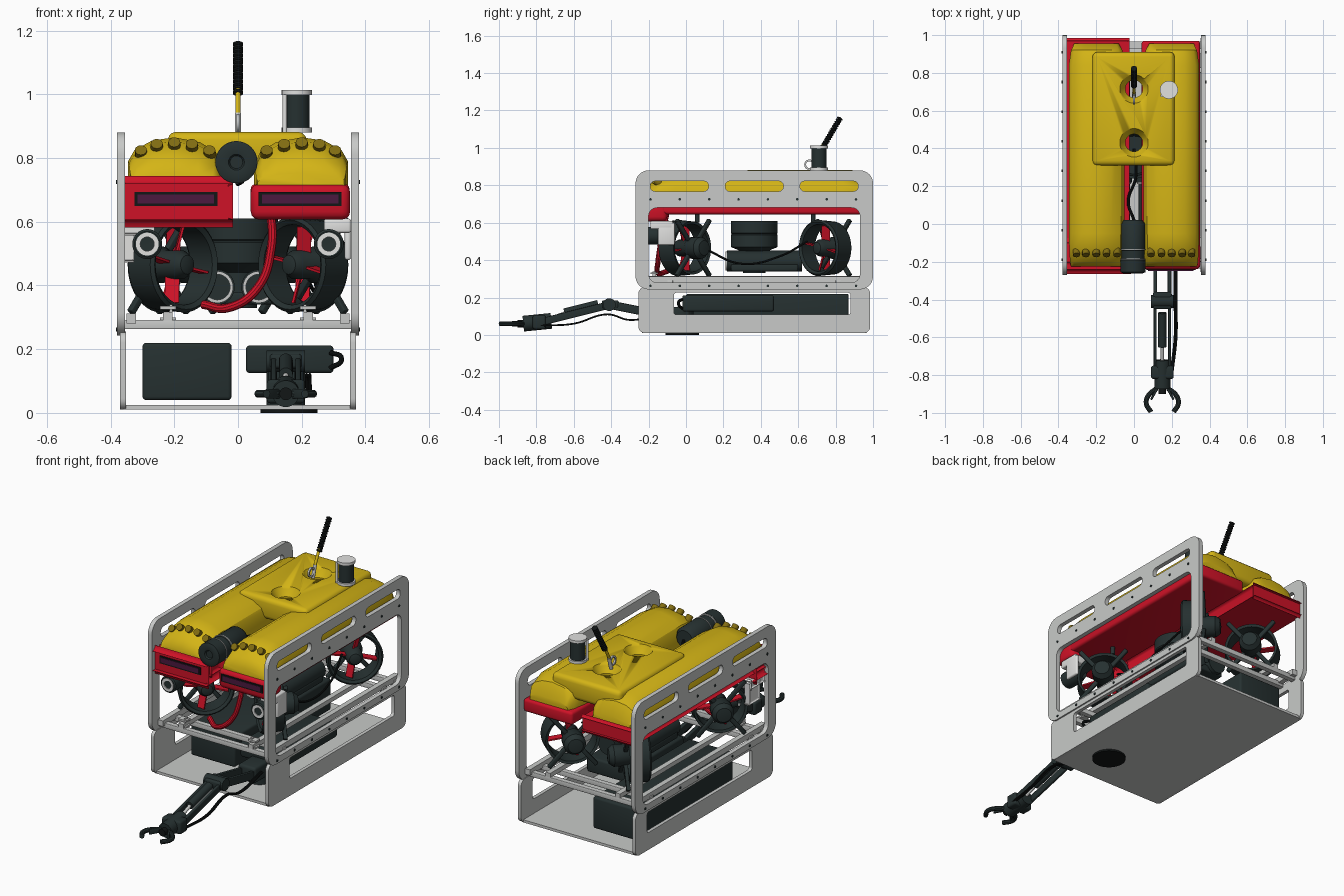
import bpy, bmesh, math
from mathutils import Vector, Matrix

cube = bpy.data.objects.get("Cube")
if cube:
    bpy.data.objects.remove(cube)


def material(name, *rgb):
    m = bpy.data.materials.new(name)
    m.use_nodes = True
    m.diffuse_color = (*rgb, 1)
    m.node_tree.nodes["Principled BSDF"].inputs["Base Color"].default_value = (*rgb, 1)
    return m


YELLOW = material("float yellow", .66, .46, .008)
OLIVE = material("recess olive", .22, .15, .006)
RED = material("tray red", .62, .006, .02)
GREY = material("frame grey", .58, .59, .58)
WHITE = material("pale fitting", .75, .75, .74)
DARK = material("dark housing", .019, .03, .03)
BLACK = material("black rubber", .006, .008, .008)
PLUM = material("plum lamp", .07, .01, .05)


def add(name, bm, mat, matrix=None):
    bmesh.ops.remove_doubles(bm, verts=bm.verts, dist=1e-5)
    if matrix:
        bm.transform(matrix)
    bmesh.ops.recalc_face_normals(bm, faces=bm.faces)
    me = bpy.data.meshes.new(name)
    bm.to_mesh(me)
    bm.free()
    return place(name, me, mat)


def place(name, me, mat):
    me.materials.clear()
    me.materials.append(mat)
    me.polygons.foreach_set("use_smooth", [True] * len(me.polygons))
    me.set_sharp_from_angle(angle=math.radians(35))
    ob = bpy.data.objects.new(name, me)
    bpy.context.collection.objects.link(ob)
    return ob


def box(name, lo, hi, mat, bevel=0, matrix=None):
    bm = bmesh.new()
    bmesh.ops.create_cube(bm, size=1)
    lo, hi = Vector(lo), Vector(hi)
    bm.transform(Matrix.Translation((lo + hi) / 2) @ Matrix.Diagonal((*(hi - lo), 1)))
    if bevel:
        bmesh.ops.bevel(bm, geom=bm.edges[:], offset=bevel, segments=3, profile=.5, affect='EDGES')
    return add(name, bm, mat, matrix)


def beam(name, a, b, w, h, mat, bevel=.004):
    a, b = Vector(a), Vector(b)
    m = Matrix.Translation(a) @ (b - a).to_track_quat('Y', 'Z').to_matrix().to_4x4()
    return box(name, (-w / 2, 0, -h / 2), (w / 2, (b - a).length, h / 2), mat, bevel, m)


def lathe(name, profile, origin, axis, mat, closed=False, n=32):
    """Spin (radius, height) points about an axis."""
    bm = bmesh.new()
    rings = [[bm.verts.new((r * math.cos(i * math.tau / n), r * math.sin(i * math.tau / n), h))
              for i in range(n)] for r, h in profile]
    pairs = list(zip(rings, rings[1:])) + ([(rings[-1], rings[0])] if closed else [])
    for p, q in pairs:
        for i in range(n):
            j = (i + 1) % n
            bm.faces.new((p[i], p[j], q[j], q[i]))
    m = Matrix.Translation(origin) @ Vector(axis).to_track_quat('Z', 'Y').to_matrix().to_4x4()
    return add(name, bm, mat, m)


def rod(name, a, b, r, mat, n=24):
    d = Vector(b) - Vector(a)
    return lathe(name, [(0, 0), (r, 0), (r, d.length), (0, d.length)], a, d, mat, n=n)


def from_curve(name, cu, mat, matrix=None):
    ob = bpy.data.objects.new(name, cu)
    bpy.context.collection.objects.link(ob)
    dg = bpy.context.evaluated_depsgraph_get()
    me = bpy.data.meshes.new_from_object(ob.evaluated_get(dg))
    bpy.data.objects.remove(ob)
    if matrix:
        me.transform(matrix)
    return place(name, me, mat)


def tube(name, pts, r, mat):
    cu = bpy.data.curves.new(name, 'CURVE')
    cu.dimensions, cu.bevel_depth, cu.bevel_resolution = '3D', r, 3
    cu.resolution_u, cu.use_fill_caps = 8, True
    sp = cu.splines.new('BEZIER')
    sp.bezier_points.add(len(pts) - 1)
    for bp, p in zip(sp.bezier_points, pts):
        bp.co = p
        bp.handle_left_type = bp.handle_right_type = 'AUTO'
    return from_curve(name, cu, mat)


def plate(name, x, thick, rects, mat):
    """Side plate: first rounded rectangle is the outline, the rest are openings."""
    cu = bpy.data.curves.new(name, 'CURVE')
    cu.dimensions, cu.fill_mode, cu.extrude = '2D', 'BOTH', thick / 2
    for y0, y1, z0, z1, r in rects:
        corners = ((y1 - r, z1 - r), (y0 + r, z1 - r), (y0 + r, z0 + r), (y1 - r, z0 + r))
        pts = [(cy + r * math.cos(t), cz + r * math.sin(t), 0, 1)
               for k, (cy, cz) in enumerate(corners)
               for t in [(k + i / 6) * math.pi / 2 for i in range(7)]]
        sp = cu.splines.new('POLY')
        sp.points.add(len(pts) - 1)
        for p, co in zip(sp.points, pts):
            p.co = co
        sp.use_cyclic_u = True
    m = Matrix(((0, 0, 1, x), (1, 0, 0, 0), (0, 1, 0, 0), (0, 0, 0, 1)))
    return from_curve(name, cu, mat, m)


def pod(name, s):
    section = [(.05, 0), (.345, 0), (.345, .085), (.325, .12), (.27, .15),
               (.2, .16), (.12, .145), (.07, .115), (.05, .07)]
    stations = [(-.225, .92, .3), (-.2, .96, .6), (-.13, .98, .92), (-.05, 1, 1),
                (.84, 1, 1), (.92, .92, .8), (.955, .8, .35)]
    bm = bmesh.new()
    rings = [[bm.verts.new((s * (.2 + (x - .2) * fx), y, .705 + z * fz)) for x, z in section]
             for y, fx, fz in stations]
    for p, q in zip(rings, rings[1:]):
        for i in range(len(p)):
            j = (i + 1) % len(p)
            bm.faces.new((p[i], p[j], q[j], q[i]))
    bm.faces.new(rings[0])
    bm.faces.new(rings[-1])
    add(name, bm, YELLOW)


def thruster(name, x, y, ax, ay):
    c, a = Vector((x, y, .465)), Vector((ax, ay, 0)).normalized()
    u, v = a.cross(Vector((0, 0, 1))), Vector((0, 0, 1))
    at = lambda r, t, h: c + a * h + (u * math.cos(t) + v * math.sin(t)) * r
    lathe(name + "_duct", [(.128, -.05), (.142, -.055), (.15, .05), (.14, .06), (.126, .05)],
          c, a, DARK, closed=True, n=40)
    lathe(name + "_hub", [(0, -.15), (.04, -.145), (.058, -.12), (.058, -.05), (.045, -.03),
                          (.045, .04), (.03, .065), (0, .075)], c, a, DARK)
    for k in range(4):
        t = math.radians((50, 130, 230, 310)[k])
        beam(name + "_strut", at(.03, t, -.06), at(.195, t, -.06), .022, .022, DARK)
        beam(name + "_blade", at(.03, k * math.pi / 2 + .2, .005),
             at(.122, k * math.pi / 2 + .2, .02), .045, .008, RED, 0)


# Side frames, mirrored
for s, side in ((1, "left"), (-1, "right")):
    slots = [(y, y + .31, .768, .822, .024) for y in (-.19, .21, .61)]
    plate(side + "_upper_frame", s * .367, .025,
          [(-.27, 1, .243, .88, .07), (-.2, .93, .28, .68, .045)] + slots, GREY)
    plate(side + "_lower_frame", s * .361, .02,
          [(-.255, .985, .01, .255, .035), (-.065, .88, .108, .226, .015)], GREY)
    for i in range(8):
        for z in (.725, .262):
            y = -.19 + i * .157
            rod(side + "_bolt", (s * .36, y, z), (s * .383, y, z), .007, DARK, 10)
    box(side + "_outer_rail", (s * .32, -.22, .28), (s * .35, .95, .312), GREY)
    box(side + "_inner_rail", (s * .205, -.2, .29), (s * .235, .93, .315), GREY)
    # Float pod and its red tray
    pod(side + "_float", s)
    box(side + "_tray", (s * .04, -.2, .645), (s * .35, .97, .718), RED, .015)
    box(side + "_tray_nose", (s * .04, -.24, .607), (s * .352, -.1, .718), RED, .025)
    box(side + "_lamp_recess", (s * .065, -.2445, .65), (s * .325, -.236, .693), BLACK)
    box(side + "_lamp_bar", (s * .075, -.2475, .658), (s * .315, -.24, .686), PLUM)
    for x, z, y in ((.09, .81, -.145), (.145, .83, -.145), (.2, .835, -.145),
                    (.255, .83, -.145), (.305, .81, -.145)):
        lathe("float_recess", [(0, -.03), (.019, -.03), (.019, .025), (0, .025)],
              (s * x, y, z), (0, -.8, .6), OLIVE, n=12)
    # Flood light with bracket
    c = (s * .285, -.2, .53)
    lathe(side + "_flood_light", [(0, .1), (.035, .1), (.047, .06), (.047, -.02), (.04, -.025), (0, -.02)],
          c, (0, 1, 0), DARK)
    lathe(side + "_light_ring", [(.022, 0), (.036, 0), (.036, .008), (.022, .008)],
          (c[0], -.228, .53), (0, 1, 0), WHITE, closed=True)
    box(side + "_light_bracket", (s * .27, -.19, .565), (s * .355, -.07, .61), WHITE, .008)
    box(side + "_light_arm", (s * .335, -.15, .48), (s * .355, -.06, .6), WHITE, .008)
    # Vectored thrusters and electronics cylinders
    thruster(side + "_front_thruster", s * .205, -.005, -s, -1)
    thruster(side + "_rear_thruster", s * .205, .745, s, -1)
    for y in (.06, .68):
        rod(side + "_hanger", (s * .2, y, .6), (s * .2, y, .66), .012, DARK)
    lathe(side + "_pressure_housing", [(0, 0), (.055, 0), (.055, .4), (0, .4)],
          (s * .065, .22, .395), (0, 1, 0), DARK)
    lathe(side + "_housing_ring", [(.04, 0), (.05, 0), (.05, .01), (.04, .01)],
          (s * .065, .212, .395), (0, 1, 0), GREY, closed=True)
    for z in (.3, .335):
        box(side + "_foot", (s * .195, -.19, z - .01), (s * .245, -.15, z), GREY)
    box(side + "_foot_post", (s * .205, -.18, .29), (s * .215, -.16, .34), GREY)
    box(side + "_camera_mount", (s * .07, -.16, .68), (s * .08, -.13, .79), GREY)

# Floor and cross members
box("floor_plate", (-.36, -.235, .01), (.36, .965, .025), GREY)
for y in (-.2, -.1, .8, .9):
    box("cross_beam", (-.357, y, .263), (.357, y + .03, .292), GREY, .003)
rod("floor_disc", (.16, -.02, 0), (.16, -.02, .012), .09, BLACK, 40)

# Upper float deck with two countersunk holes
deck = box("float_deck", (-.22, .31, .76), (.215, .91, .882), YELLOW, .025)
for y in (.43, .715):
    cut = lathe("hole_cutter", [(0, -.2), (.046, -.2), (.046, -.045), (.07, -.012), (.08, .01), (0, .01)],
                (0, y, .882), (0, 0, 1), YELLOW)
    cut.hide_render = True
    mod = deck.modifiers.new("hole", 'BOOLEAN')
    mod.operation, mod.object, mod.solver = 'DIFFERENCE', cut, 'EXACT'
    me = bpy.data.meshes.new_from_object(deck.evaluated_get(bpy.context.evaluated_depsgraph_get()))
    deck.modifiers.clear()
    deck.data = me
    bpy.data.objects.remove(cut)

# Vertical thruster and cable loops
lathe("vertical_thruster", [(0, .33), (.06, .33), (.06, .44), (.1, .46), (.125, .47), (.125, .535),
                            (.12, .54), (.125, .545), (.125, .61), (.11, .61), (.1, .5), (0, .5)],
      (0, .365, 0), (0, 0, 1), DARK, n=40)
box("housing_cradle", (-.12, .24, .34), (.12, .6, .38), DARK, .01)
tube("red_hose", [(.1, -.1, .66), (.105, -.13, .52), (.06, -.15, .39), (-.03, -.15, .33), (-.11, -.1, .34)],
     .014, RED)
tube("side_cable", [(.2, .1, .46), (.24, .3, .38), (.24, .5, .42), (.2, .65, .5)], .006, BLACK)

# Front camera
lathe("camera", [(0, -.25), (.02, -.25), (.025, -.258), (.05, -.262), (.066, -.255), (.066, -.19), (.06, -.185),
                 (.06, -.14), (.064, -.135), (.064, 0), (.05, .02), (0, .02)], (-.005, 0, .787), (0, 1, 0), DARK)
for y in (-.187, -.137):
    lathe("camera_band", [(.06, y), (.0665, y), (.0665, y + .005), (.06, y + .005)],
          (-.005, 0, .787), (0, 1, 0), GREY, closed=True)
tube("camera_cable", [(0, .02, .78), (-.03, .12, .74), (.01, .25, .73), (0, .4, .72)], .008, BLACK)

# Sonar mast
rod("sonar_body", (.185, .71, .88), (.185, .71, 1), .04, DARK)
for z in (.88, .998):
    rod("sonar_cap", (.185, .71, z), (.185, .71, z + .016), .048, WHITE)
rod("sonar_post", (.147, .68, .88), (.147, .68, 1), .007, WHITE)

# Lifting eye and tether with bend restrictor
lathe("lifting_eye", [(.018, -.005), (.028, -.005), (.028, .005), (.018, .005)],
      (0, .66, .91), (1, 0, 0), GREY, closed=True)
rod("tether_socket", (0, .675, .87), (0, .695, .94), .01, GREY)
rod("tether", (0, .69, .93), (0, .735, 1.02), .008, YELLOW)
ribs = [(r, (i + f) * .0135) for i in range(14) for r, f in ((.011, 0), (.016, .25), (.016, .7))]
lathe("bend_restrictor", [(0, 0)] + ribs + [(0, .19)], (0, .73, 1), (0, .1, .17), BLACK, n=16)

# Lower bay boxes
box("battery_box", (-.3, 0, .04), (-.02, .87, .22), DARK, .012)
box("valve_box", (.025, -.02, .125), (.3, .47, .212), DARK, .012)
tube("valve_cable", [(.29, -.02, .19), (.325, -.04, .17), (.29, -.02, .14)], .008, BLACK)

# Manipulator arm
X = .15
rod("shoulder_base", (X, -.02, .02), (X, -.02, .13), .06, DARK)
box("shoulder", (X - .055, -.14, .06), (X + .055, .02, .15), DARK, .015)
rod("elbow_pin", (X - .06, -.41, .162), (X + .06, -.41, .162), .034, DARK)
box("elbow", (X - .05, -.45, .14), (X + .05, -.36, .185), DARK, .01)
for s in (-1, 1):
    beam("upper_arm", (X + s * .038, -.1, .1), (X + s * .038, -.41, .162), .02, .045, DARK)
    beam("forearm", (X + s * .038, -.41, .16), (X + s * .038, -.77, .07), .016, .04, DARK)
    tube("claw", [(X + s * .03, -.87, .06), (X + s * .075, -.91, .06), (X + s * .085, -.95, .06),
                  (X + s * .06, -.995, .06)], .013, DARK)
    beam("claw_link", (X + s * .015, -.85, .06), (X + s * .06, -.93, .06), .012, .03, DARK)
rod("arm_ram", (X, -.47, .165), (X, -.65, .12), .022, DARK)
rod("ram_piston", (X, -.64, .12), (X, -.76, .075), .009, GREY)
rod("wrist", (X, -.72, .075), (X, -.87, .06), .042, DARK)
box("wrist_block", (X - .06, -.82, .03), (X + .06, -.75, .105), DARK, .012)
rod("grip_core", (X, -.86, .06), (X, -.9, .06), .02, BLACK)
for dx in (.065, .075):
    tube("arm_hose", [(X + dx, -.1, .12), (X + dx, -.3, .08), (X + dx, -.42, .11), (X + dx, -.6, .06),
                      (X + dx - .02, -.78, .05)], .005, BLACK)
